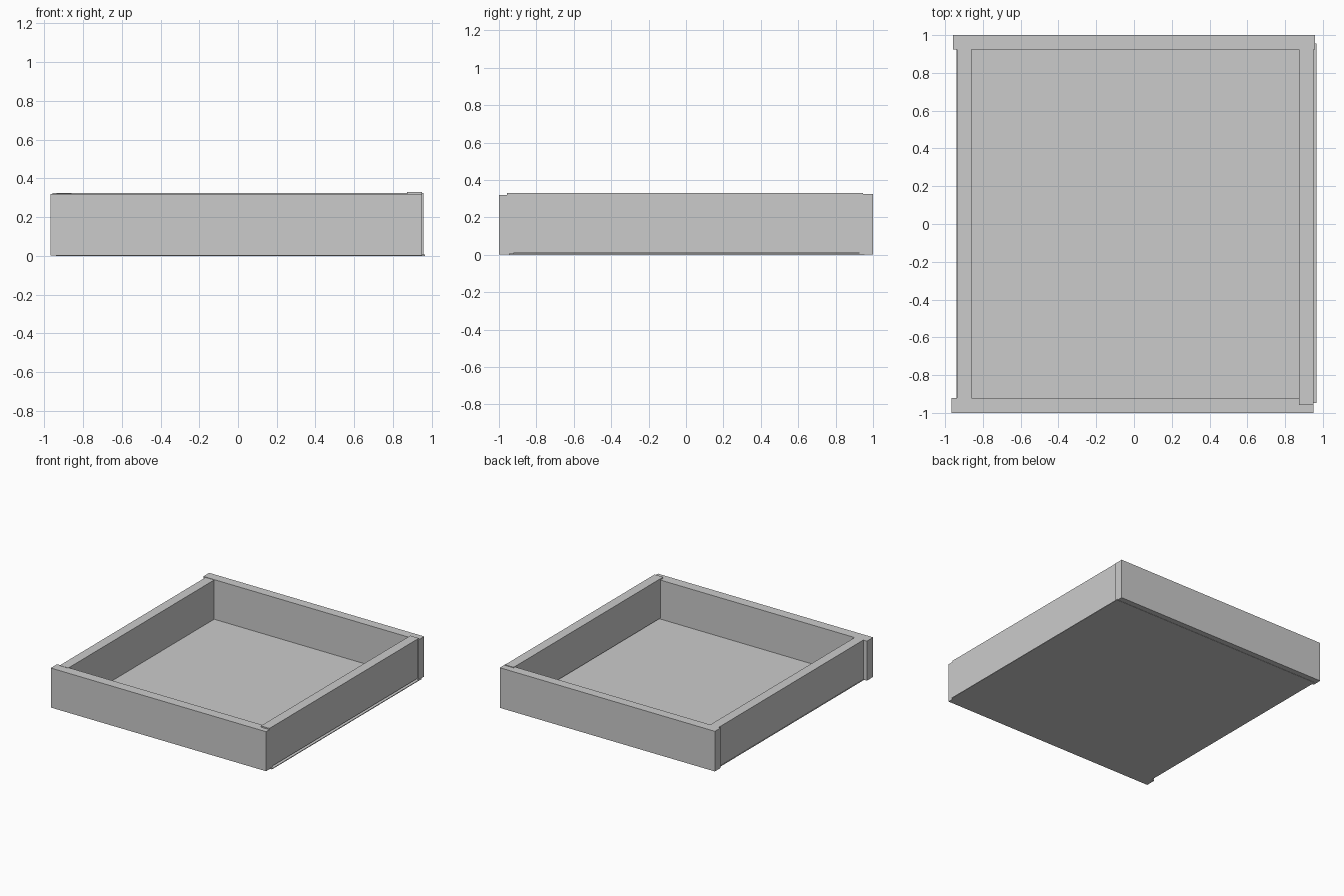
import bpy
import bmesh

if "Cube" in bpy.data.objects:
    bpy.data.objects.remove(bpy.data.objects["Cube"])


def board(name, x, y, z):
    """Box between the given (min, max) limits."""
    bm = bmesh.new()
    bmesh.ops.create_cube(bm, size=1)
    for v in bm.verts:
        v.co = [lim[0] if c < 0 else lim[1] for c, lim in zip(v.co, (x, y, z))]
    mesh = bpy.data.meshes.new(name)
    bm.to_mesh(mesh)
    bm.free()
    obj = bpy.data.objects.new(name, mesh)
    bpy.context.collection.objects.link(obj)
    return obj


# Thin floor panel, slightly offset to the right
board("floor_panel", (-0.94, 0.965), (-0.947, 0.955), (0, 0.006))

# Four side boards, loosely butted together
board("front_board", (-0.967, 0.95), (-1, -0.92), (0.002, 0.32))
board("back_board", (-0.957, 0.958), (0.925, 1), (0.002, 0.325))
board("left_board", (-0.937, -0.86), (-0.93, 0.945), (0.002, 0.322))
board("right_board", (0.873, 0.95), (-0.957, 0.945), (0.013, 0.33))
